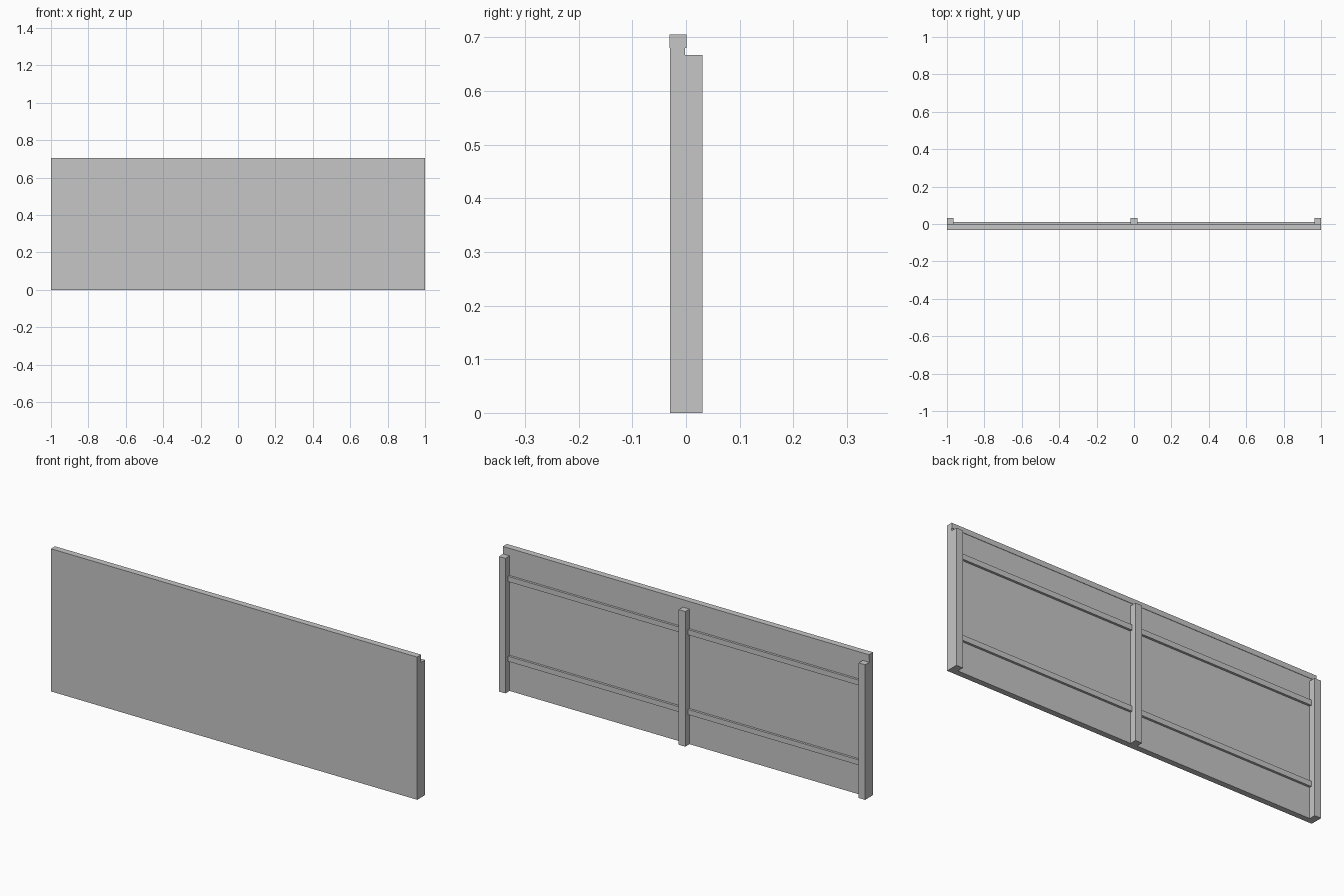
import bpy

if "Cube" in bpy.data.objects:
    bpy.data.objects.remove(bpy.data.objects["Cube"])

grey = bpy.data.materials.new("light_grey")
grey.diffuse_color = (0.565, 0.565, 0.565, 1)
grey.use_nodes = True
grey.node_tree.nodes["Principled BSDF"].inputs["Base Color"].default_value = grey.diffuse_color


def box(name, x, y, z):
    """Box from (min, max) ranges along each axis."""
    bpy.ops.mesh.primitive_cube_add(size=1, location=[(a + b) / 2 for a, b in (x, y, z)])
    ob = bpy.context.object
    ob.name = name
    ob.scale = [b - a for a, b in (x, y, z)]
    bpy.ops.object.transform_apply(location=False, rotation=False, scale=True)
    ob.data.materials.append(grey)
    return ob


# Flat panel with a marginally thicker strip along its top edge
box("panel", (-1, 1), (-0.03, -0.0015), (0, 0.68))
box("top_strip", (-1, 1), (-0.031, 0.0005), (0.68, 0.705))

# Three upright posts behind the panel
for name, x0, x1 in (("left", -1, -0.965), ("middle", -0.018, 0.018), ("right", 0.965, 1)):
    box(name + "_post", (x0, x1), (-0.0015, 0.031), (0, 0.667))

# Two thin rails in each bay between the posts
for side, x0, x1 in (("left", -0.965, -0.018), ("right", 0.018, 0.965)):
    for level, z0 in (("lower", 0.15), ("upper", 0.544)):
        box(f"{level}_{side}_rail", (x0, x1), (-0.0015, 0.01), (z0, z0 + 0.026))
